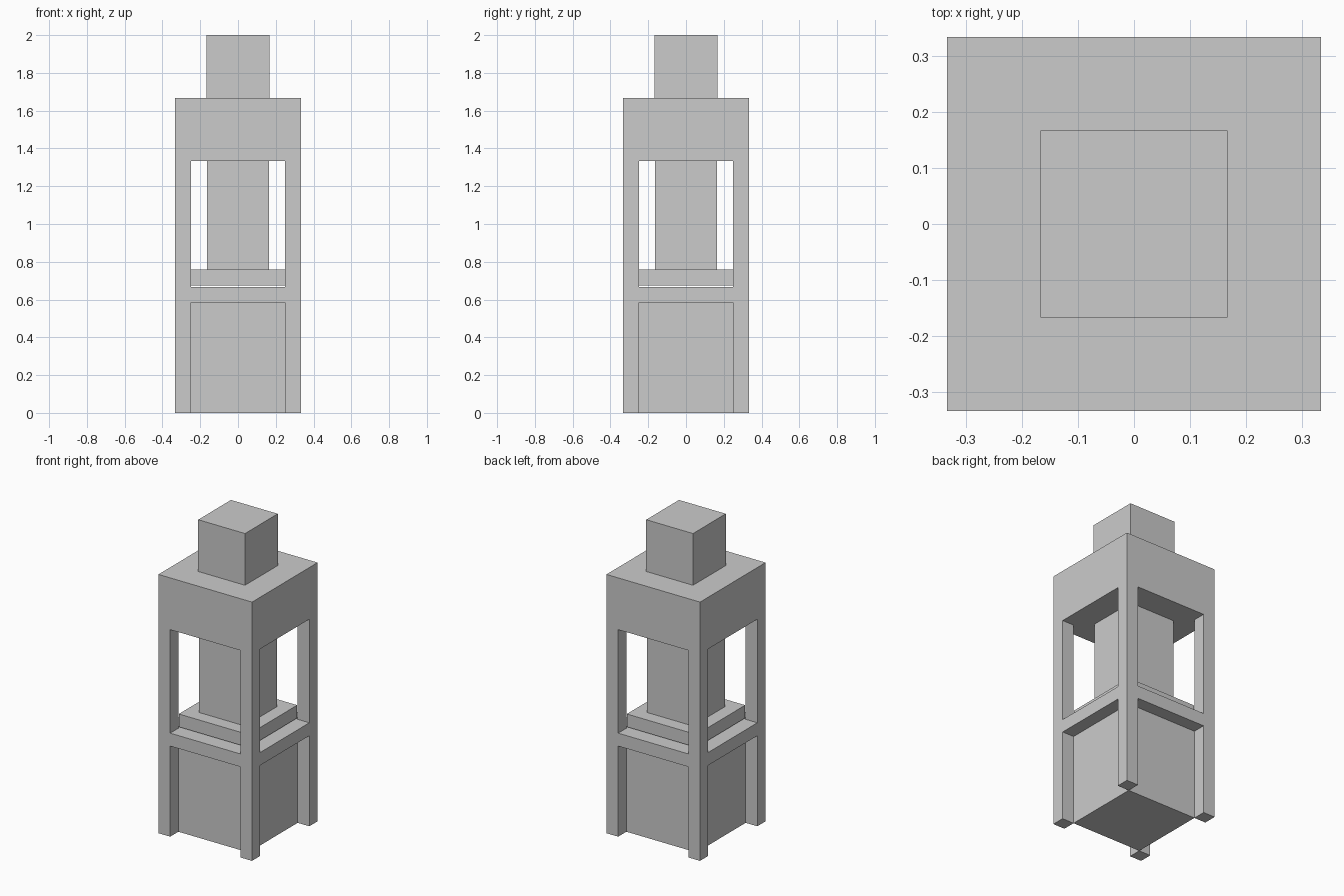
import bpy

if "Cube" in bpy.data.objects:
    bpy.data.objects.remove(bpy.data.objects["Cube"])

U = 1 / 12          # post thickness
HALF = 4 * U        # half width of the tower
OPEN = 3 * U        # half width of the openings


def box(name, hx, hy, z0, z1):
    """Box centred on x and y, with half widths hx, hy, from z0 to z1."""
    bpy.ops.mesh.primitive_cube_add(size=2, location=(0, 0, (z0 + z1) / 2))
    ob = bpy.context.object
    ob.name = ob.data.name = name
    ob.scale = (hx, hy, (z1 - z0) / 2)
    bpy.ops.object.transform_apply(location=True, rotation=False, scale=True)
    return ob


def cut(target, cutter):
    """Subtract the cutter from the target and discard it."""
    cutter.hide_render = True
    mod = target.modifiers.new("opening", 'BOOLEAN')
    mod.operation = 'DIFFERENCE'
    mod.solver = 'EXACT'
    mod.object = cutter
    bpy.context.view_layer.objects.active = target
    bpy.ops.object.modifier_apply(modifier=mod.name)
    bpy.data.objects.remove(cutter, do_unlink=True)


# Frame: corner posts, middle deck and head block in one piece
frame = box("tower_frame", HALF, HALF, 0, 20 * U)
for z0, z1 in ((-0.2, 7 * U), (8 * U, 16 * U)):
    cut(frame, box("opening_x_cutter", 1, OPEN, z0, z1))
    cut(frame, box("opening_y_cutter", OPEN, 1, z0, z1))

# Lower body recessed between the legs
box("lower_body", OPEN, OPEN, 0, 7 * U)

# Plinth, just clear of the deck, and the column hanging from the head
box("plinth", 0.248, 0.248, 0.675, 0.758)
box("column", 0.163, 0.163, 0.758, 16 * U)

# Cap cube on the head block
box("top_cap", 2 * U, 2 * U, 20 * U, 24 * U)
